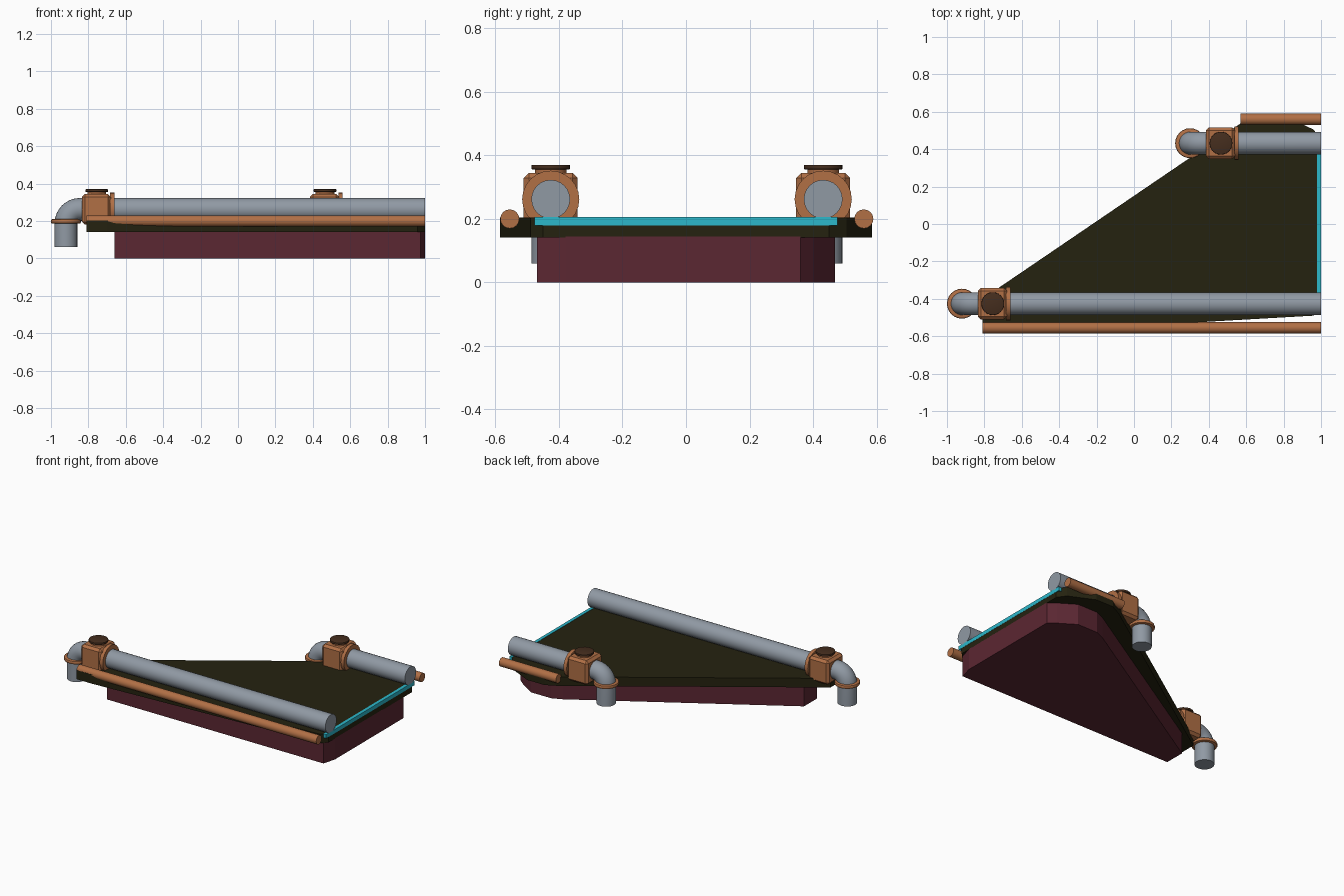
import bpy, bmesh, math
from mathutils import Vector

default = bpy.data.objects.get("Cube")
if default:
    bpy.data.objects.remove(default, do_unlink=True)


def material(name, rgb):
    mat = bpy.data.materials.new(name)
    mat.use_nodes = True
    mat.diffuse_color = (*rgb, 1)
    mat.node_tree.nodes["Principled BSDF"].inputs["Base Color"].default_value = (*rgb, 1)
    return mat


STEEL = material("pipe_grey", (0.28, 0.32, 0.37))
COPPER = material("copper", (0.44, 0.16, 0.06))
OLIVE = material("dark_olive", (0.018, 0.016, 0.005))
MAROON = material("maroon", (0.105, 0.02, 0.032))
CYAN = material("cyan", (0.025, 0.48, 0.6))
BROWN = material("dark_brown", (0.06, 0.027, 0.013))


def finish(name, bm, mat, smooth=False):
    bmesh.ops.recalc_face_normals(bm, faces=bm.faces)
    mesh = bpy.data.meshes.new(name)
    bm.to_mesh(mesh)
    bm.free()
    mesh.materials.append(mat)
    obj = bpy.data.objects.new(name, mesh)
    bpy.context.collection.objects.link(obj)
    if smooth:
        bpy.ops.object.select_all(action="DESELECT")
        obj.select_set(True)
        bpy.context.view_layer.objects.active = obj
        bpy.ops.object.shade_smooth_by_angle(angle=math.radians(40))
    return obj


def prism(name, outline, z0, z1, mat):
    bm = bmesh.new()
    base = bm.faces.new([bm.verts.new((x, y, z0)) for x, y in outline])
    top = bmesh.ops.extrude_face_region(bm, geom=[base])["geom"]
    verts = [g for g in top if isinstance(g, bmesh.types.BMVert)]
    bmesh.ops.translate(bm, verts=verts, vec=(0, 0, z1 - z0))
    return finish(name, bm, mat)


def box(name, lo, hi, mat, bevel=0):
    bm = bmesh.new()
    bmesh.ops.create_cube(bm, size=1)
    lo, hi = Vector(lo), Vector(hi)
    for v in bm.verts:
        v.co = (lo + hi) / 2 + v.co * (hi - lo)
    if bevel:
        bmesh.ops.bevel(bm, geom=bm.edges[:], offset=bevel, segments=1, affect="EDGES")
    return finish(name, bm, mat)


def tube(name, path, radius, mat, sides=24, bevel=0):
    """Capped round tube swept along a path lying in one xz plane."""
    bm = bmesh.new()
    pts = [Vector(p) for p in path]
    rings = []
    for i, p in enumerate(pts):
        d = (pts[min(i + 1, len(pts) - 1)] - pts[max(i - 1, 0)]).normalized()
        side = Vector((0, 1, 0))
        up = d.cross(side)
        angles = [math.tau * k / sides for k in range(sides)]
        rings.append([bm.verts.new(p + radius * (side * math.cos(a) + up * math.sin(a)))
                      for a in angles])
    for a, b in zip(rings, rings[1:]):
        for k in range(sides):
            j = (k + 1) % sides
            bm.faces.new((a[k], a[j], b[j], b[k]))
    caps = [bm.faces.new(rings[0]), bm.faces.new(rings[-1])]
    if bevel:
        rims = [e for f in caps for e in f.edges]
        bmesh.ops.bevel(bm, geom=rims, offset=bevel, segments=2, profile=0.5, affect="EDGES")
    return finish(name, bm, mat, smooth=True)


# Lower hull and the wider deck on top of it
prism("hull", [(0.999, -0.38), (0.975, -0.47), (-0.66, -0.47), (-0.66, -0.33), (0.62, 0.44),
               (0.69, 0.47), (0.84, 0.47), (0.95, 0.40), (0.999, 0.36)], 0, 0.145, MAROON)
prism("deck", [(0.999, -0.45), (0.96, -0.49), (-0.7, -0.585), (-0.81, -0.585), (-0.81, -0.40),
               (0.58, 0.545), (0.66, 0.585), (0.79, 0.585), (0.96, 0.505), (0.999, 0.45)],
      0.142, 0.204, OLIVE)

# Light strip along the straight end
box("light_strip", (0.978, -0.477, 0.18), (1, 0.477, 0.206), CYAN)

# Side rails
for name, start, y in (("front_rail", -0.81, -0.555), ("back_rail", 0.57, 0.56)):
    tube(name, [(start, y, 0.2), (1, y, 0.2)], 0.03, COPPER, 16)

# Pipe assemblies: main run, elbow, outlet, collar, valve box, flange and cap
AXIS, BEND = 0.262, 0.075
for side, x, y in (("front", -0.92, -0.426), ("back", 0.30, 0.432)):
    bend = [(x + BEND * (1 - math.cos(a)), y, AXIS - BEND * (1 - math.sin(a)))
            for a in (math.pi / 2 * i / 8 for i in range(9))]
    tube(side + "_pipe", [(x, y, 0.06)] + bend + [(1, y, AXIS)], 0.061, STEEL)
    tube(side + "_collar", [(x, y, 0.186), (x, y, 0.21)], 0.08, COPPER, bevel=0.008)
    box(side + "_valve_box", (x + 0.085, y - 0.085, 0.18), (x + 0.24, y + 0.085, 0.345),
        COPPER, 0.016)
    tube(side + "_flange", [(x + 0.236, y, AXIS), (x + 0.26, y, AXIS)], 0.09, COPPER)
    cap_x = x + 0.165
    tube(side + "_cap_stem", [(cap_x, y, 0.34), (cap_x, y, 0.36)], 0.05, COPPER)
    tube(side + "_cap", [(cap_x, y, 0.356), (cap_x, y, 0.37)], 0.061, BROWN, bevel=0.003)
